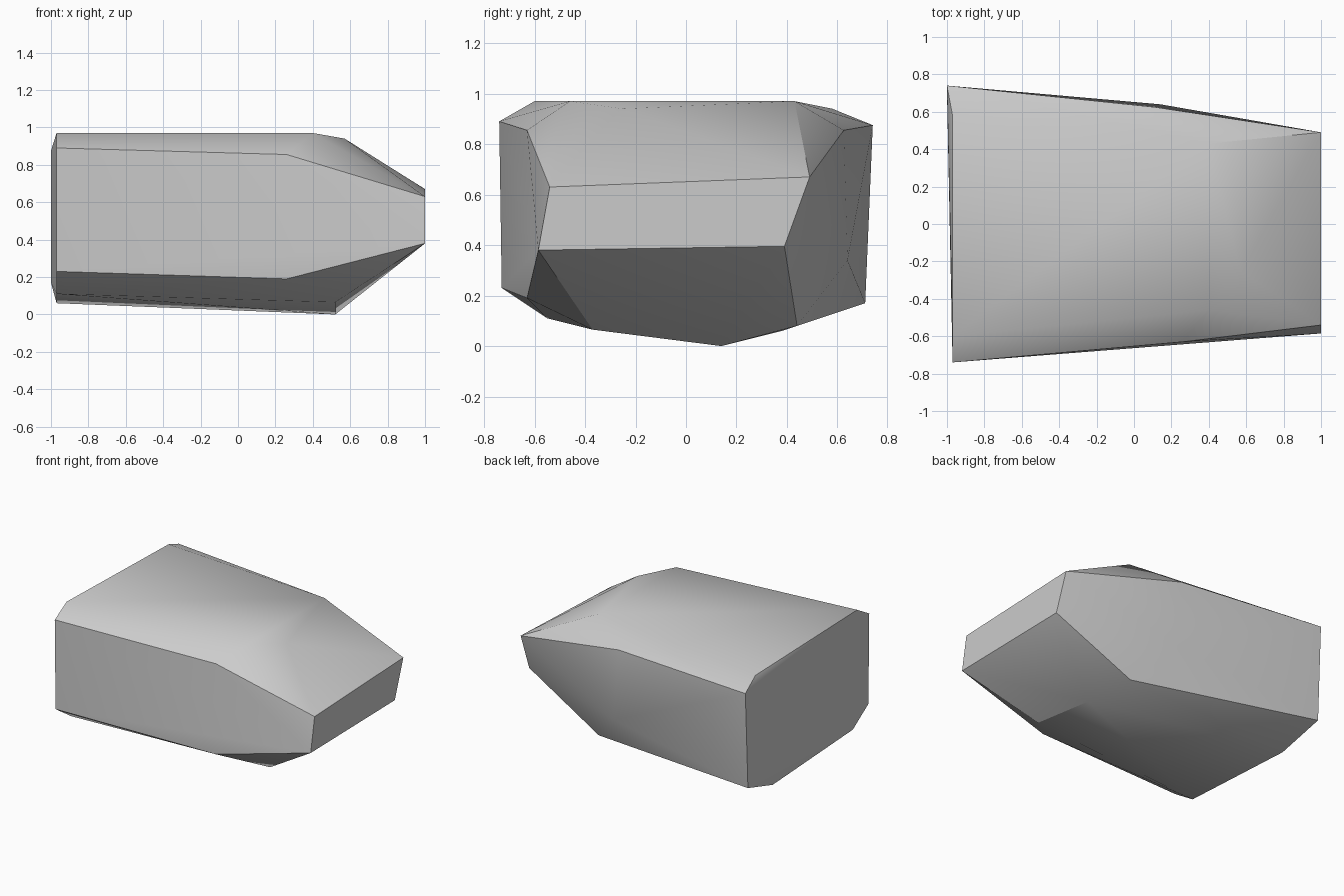
import bpy
import bmesh
import math

# Remove the default object only
default_object = bpy.data.objects.get("Cube")
if default_object:
    bpy.data.objects.remove(default_object, do_unlink=True)


def make_material(name, level):
    """Plain matte grey material with matching viewport and render colour."""
    material = bpy.data.materials.new(name)
    material.use_nodes = True
    colour = (level, level, level, 1)
    material.diffuse_color = colour
    shader = material.node_tree.nodes["Principled BSDF"]
    shader.inputs["Base Color"].default_value = colour
    shader.inputs["Roughness"].default_value = 0.8
    return material


def build_hull(name, corner_groups, material, sharp_angle):
    """Wrap a convex faceted solid around groups of corner points."""
    bm = bmesh.new()
    for corners in corner_groups:
        for corner in corners:
            bm.verts.new(corner)
    result = bmesh.ops.convex_hull(bm, input=bm.verts[:])
    leftovers = set(result["geom_interior"]) | set(result["geom_unused"])
    loose = [item for item in leftovers
             if isinstance(item, bmesh.types.BMVert) and item.is_valid]
    bmesh.ops.delete(bm, geom=loose, context="VERTS")
    bmesh.ops.recalc_face_normals(bm, faces=bm.faces[:])

    mesh = bpy.data.meshes.new(name)
    bm.to_mesh(mesh)
    bm.free()
    mesh.materials.append(material)
    solid = bpy.data.objects.new(name, mesh)
    bpy.context.collection.objects.link(solid)

    # Smooth the gentle bends and keep the strong creases sharp
    bpy.ops.object.select_all(action="DESELECT")
    solid.select_set(True)
    bpy.context.view_layer.objects.active = solid
    bpy.ops.object.shade_smooth_by_angle(angle=math.radians(sharp_angle))
    return solid


# Broad flat end: an eight-sided section, clockwise from the front top
broad_end = [
    (-.97, -.6, .97), (-.97, .58, .94), (-1, .74, .875), (-1, .71, .17),
    (-.97, .38, .06), (-.97, -.55, .11), (-.97, -.73, .23), (-.97, -.74, .89),
]

# Shoulders: where the long sides start to taper towards the nose
shoulders = [
    (.26, -.63, .855), (.26, -.63, .19),
    (.11, .625, .855), (.14, .64, .34),
]

# Crown: the end of the top face and its rounded brow
crown = [(.4, -.46, .97), (.4, .43, .97), (.57, -.25, .94)]

# Keel: the lowest corners of the underside
keel = [(.52, -.37, .065), (.52, .14, 0), (.4, .44, .08)]

# Blunt nose: a small four-sided face
nose = [(1, -.54, .63), (1, .49, .67), (1, .39, .395), (1, -.585, .38)]

stone_grey = make_material("stone_grey", .6)
build_hull("stone_block", [broad_end, shoulders, crown, keel, nose],
           stone_grey, 30)
